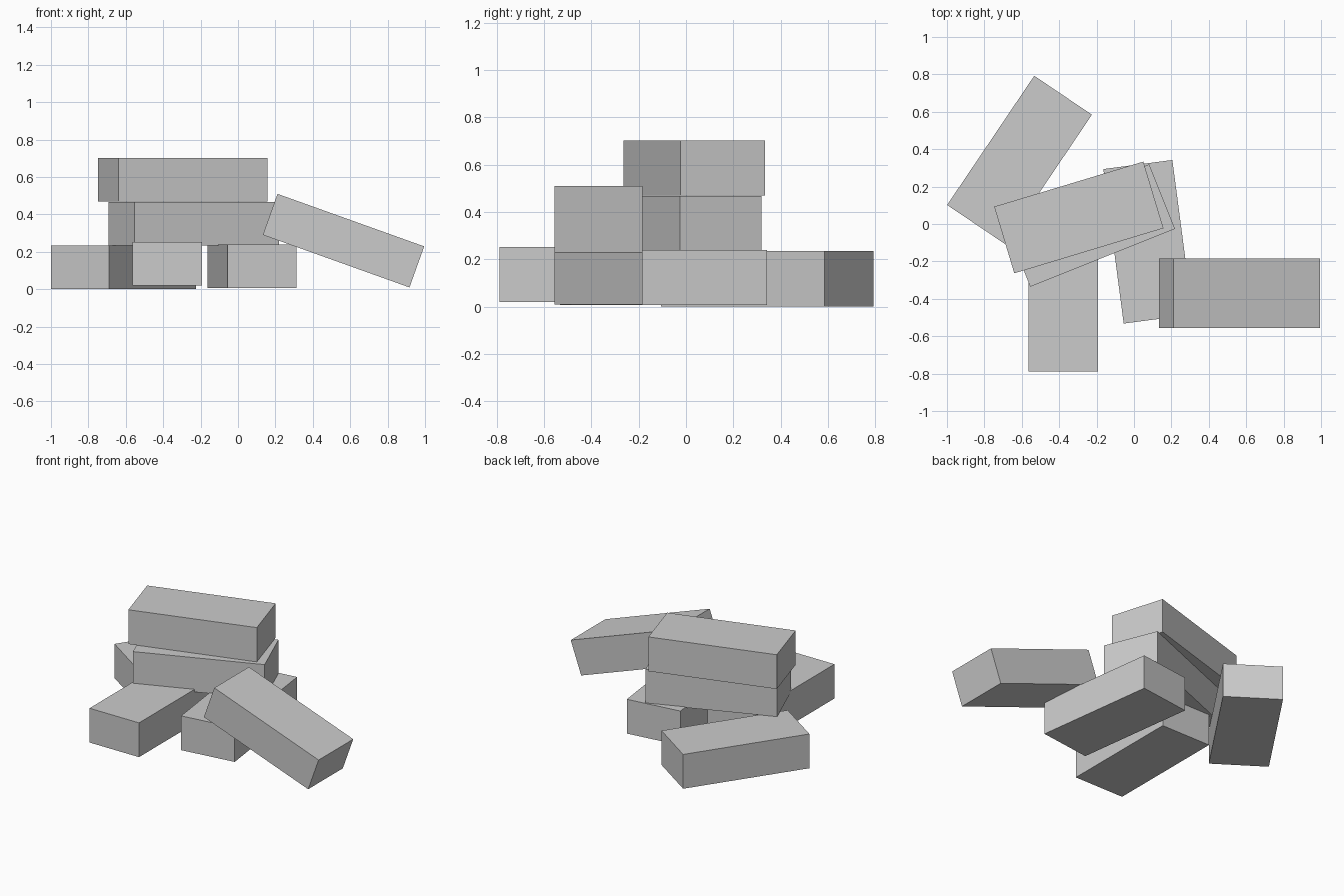
import bpy
from math import radians

if "Cube" in bpy.data.objects:
    bpy.data.objects.remove(bpy.data.objects["Cube"])

L, W, H = 0.833, 0.372, 0.233  # shared brick size


def brick(name, center, turn=0, tilt=0):
    bpy.ops.mesh.primitive_cube_add(size=1, location=center,
                                    rotation=(0, radians(tilt), radians(turn)))
    ob = bpy.context.object
    ob.name = name
    ob.scale = (L, W, H)
    bpy.ops.object.transform_apply(location=False, rotation=False, scale=True)
    return ob


# bottom layer
brick("back_left_brick", (-0.612, 0.343, 0.1175), 56)
brick("front_left_brick", (-0.379, -0.371, 0.136), 90)
brick("right_brick", (0.075, -0.095, 0.123), 97.5)
# stacked layers
brick("middle_brick", (-0.237, -0.008, 0.351), 21.8)
brick("top_brick", (-0.295, 0.035, 0.585), 16.8)
# leaning brick
brick("leaning_brick", (0.564, -0.370, 0.260), 0, 19.7)
